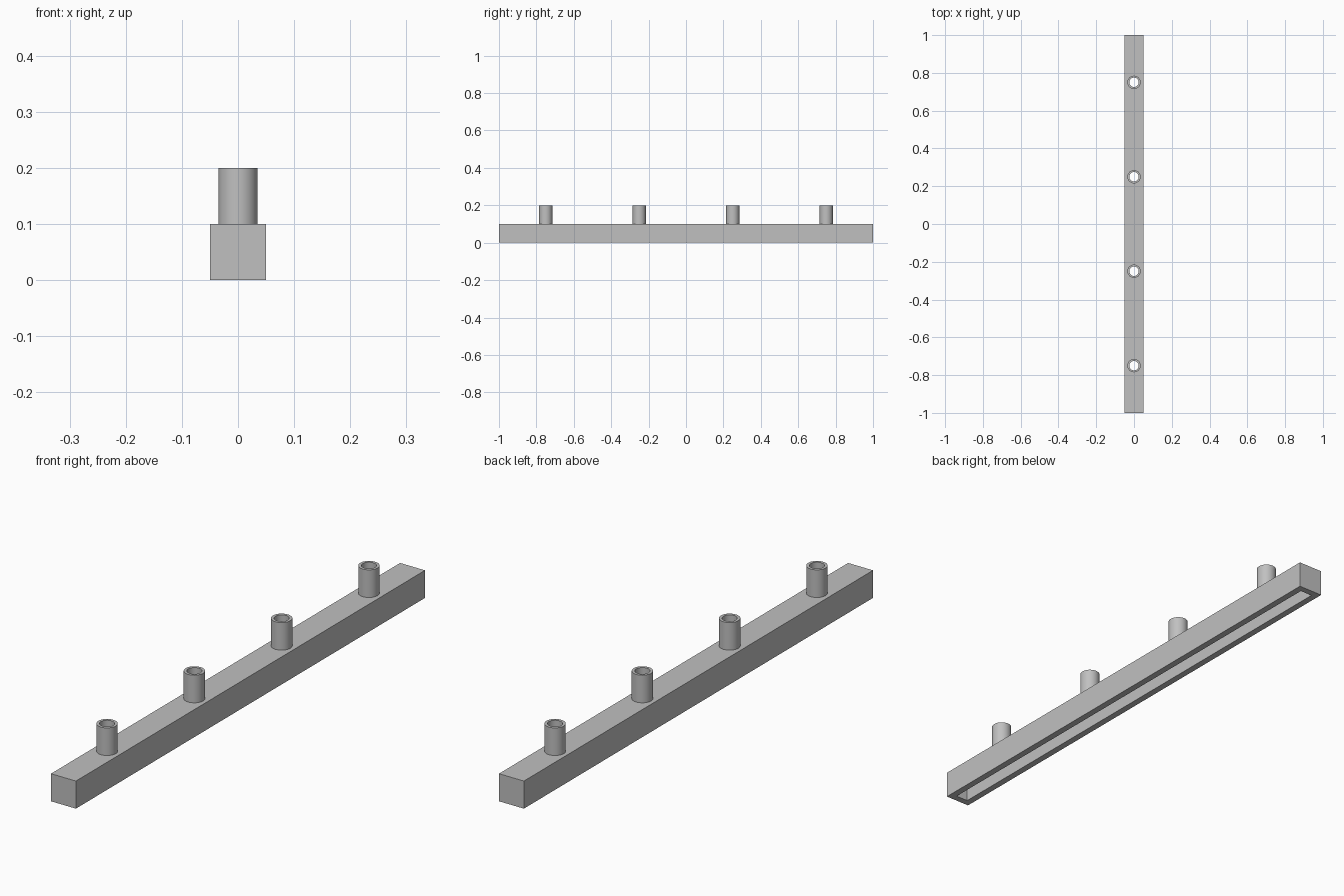
import bpy
import bmesh
from mathutils import Matrix, Vector

old = bpy.data.objects.get("Cube")
if old:
    bpy.data.objects.remove(old, do_unlink=True)

LENGTH, WIDTH, HEIGHT, WALL = 2.0, 0.1, 0.1, 0.025
TUBE_TOP, OUTER, BORE, SIDES = 0.2, 0.035, 0.0249, 48
SPOTS = (-0.75, -0.25, 0.25, 0.75)

grey = bpy.data.materials.new("plain grey")
grey.use_nodes = True
grey.diffuse_color = (0.53, 0.53, 0.53, 1)
grey.node_tree.nodes["Principled BSDF"].inputs["Base Color"].default_value = grey.diffuse_color


def add_object(name, bm):
    bmesh.ops.recalc_face_normals(bm, faces=bm.faces)
    mesh = bpy.data.meshes.new(name)
    bm.to_mesh(mesh)
    bm.free()
    mesh.materials.append(grey)
    obj = bpy.data.objects.new(name, mesh)
    bpy.context.collection.objects.link(obj)
    return obj


def smooth(obj):
    bpy.ops.object.select_all(action='DESELECT')
    obj.select_set(True)
    bpy.context.view_layer.objects.active = obj
    bpy.ops.object.shade_smooth_by_angle()


# Bar: a box hollowed from below, with a rim all the way round
bm = bmesh.new()
size = Matrix.Diagonal((WIDTH, LENGTH, HEIGHT, 1))
bmesh.ops.create_cube(bm, size=1, matrix=Matrix.Translation((0, 0, HEIGHT / 2)) @ size)
bm.normal_update()
bottom = min(bm.faces, key=lambda f: f.calc_center_median().z)
bmesh.ops.inset_region(bm, faces=[bottom], thickness=WALL, use_even_offset=True)
floor = bmesh.ops.extrude_discrete_faces(bm, faces=[bottom])["faces"][0]
bmesh.ops.translate(bm, verts=floor.verts, vec=Vector((0, 0, HEIGHT - WALL)))
bar = add_object("bar", bm)

# Round holes through the top of the bar
bm = bmesh.new()
for y in SPOTS:
    bmesh.ops.create_cone(bm, cap_ends=True, segments=SIDES, radius1=BORE, radius2=BORE,
                          depth=0.07, matrix=Matrix.Translation((0, y, HEIGHT - WALL / 2)))
cutter = add_object("hole_cutter", bm)
cutter.hide_render = True
cut = bar.modifiers.new("holes", 'BOOLEAN')
cut.operation = 'DIFFERENCE'
cut.solver = 'EXACT'
cut.object = cutter
smooth(bar)
bpy.ops.object.modifier_apply(modifier=cut.name)
bpy.data.objects.remove(cutter, do_unlink=True)

# Tubes: a wall profile spun round the upright axis
for number, y in enumerate(SPOTS, 1):
    bm = bmesh.new()
    profile = [(BORE, HEIGHT), (BORE, TUBE_TOP), (OUTER, TUBE_TOP), (OUTER, HEIGHT)]
    verts = [bm.verts.new((r, 0, z)) for r, z in profile]
    edges = [bm.edges.new(pair) for pair in zip(verts, verts[1:])]
    bmesh.ops.spin(bm, geom=verts + edges, cent=(0, 0, 0), axis=(0, 0, 1),
                   angle=6.2831853, steps=SIDES, use_merge=True)
    bmesh.ops.remove_doubles(bm, verts=bm.verts, dist=0.0001)
    tube = add_object(f"tube_{number}", bm)
    tube.location.y = y
    smooth(tube)
